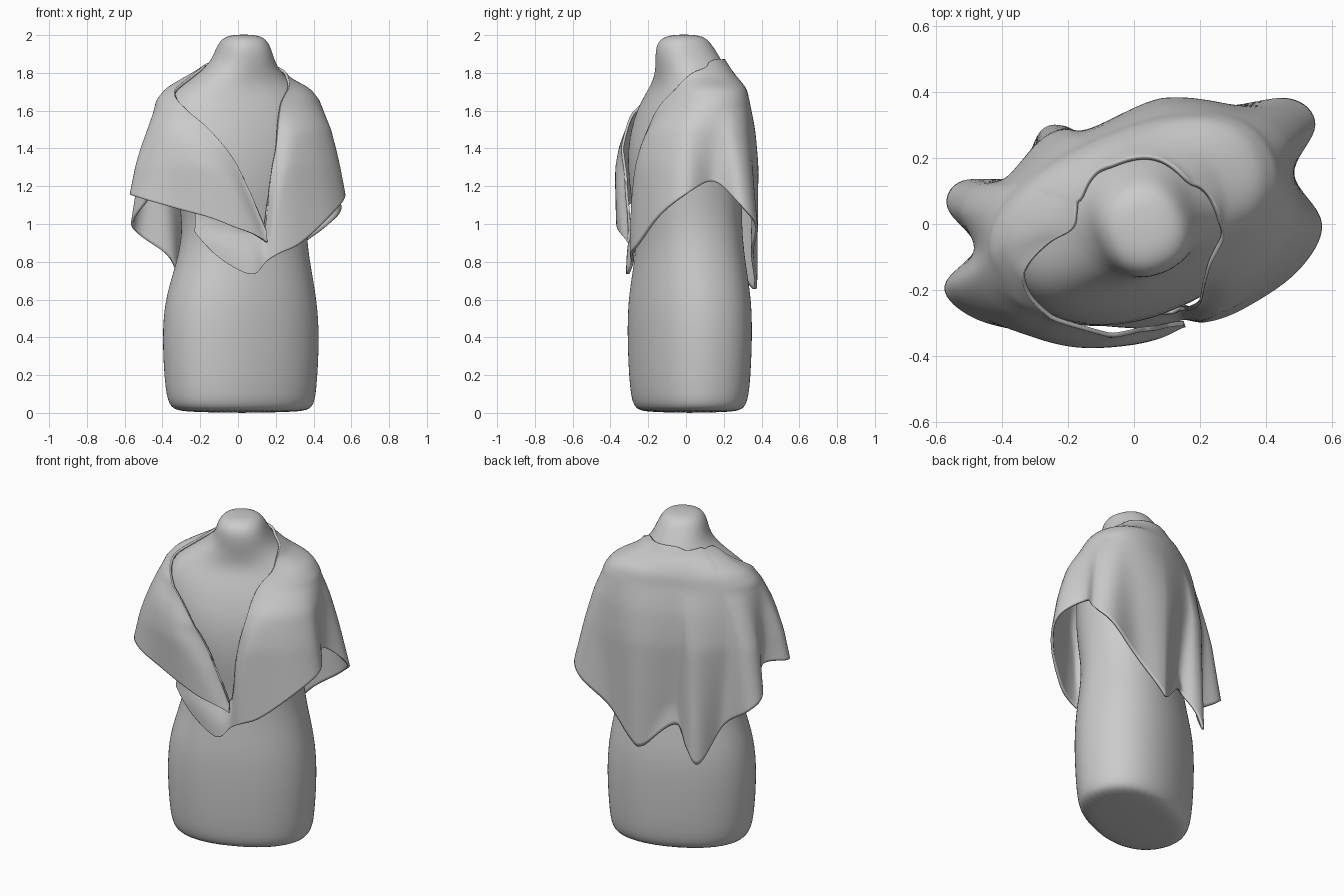
import bpy, bmesh, math
from mathutils import Vector

if "Cube" in bpy.data.objects:
    bpy.data.objects.remove(bpy.data.objects["Cube"])

TURN = math.radians(23)   # the torso faces slightly to its left

# rings: z, centre x, centre y, half width, half depth
BODY = [
    (0.00, .020, .02, .335, .22), (0.03, .020, .02, .390, .260),
    (0.10, .015, .02, .412, .285), (0.40, .015, .02, .430, .298),
    (0.60, .015, .02, .412, .296), (0.75, .025, .02, .372, .276),
    (0.95, .035, .02, .328, .255), (1.15, .030, .00, .350, .275),
    (1.40, .010, .00, .415, .285), (1.60, .000, .02, .425, .240),
    (1.70, .000, .04, .375, .205), (1.77, .005, .035, .260, .190),
    (1.85, .025, .02, .165, .178), (1.94, .030, -.01, .138, .152),
    (1.99, .030, -.01, .105, .115), (2.003, .03, -.01, .04, .045)]
DRAPE = [
    (1.90, .03, .02, .15, .17), (1.85, .03, .02, .19, .20),
    (1.78, -.02, .03, .30, .22), (1.72, .00, .04, .40, .235),
    (1.65, .00, .03, .45, .25), (1.50, .01, .01, .475, .305),
    (1.30, .00, .00, .50, .34), (0.50, .00, .00, .50, .34)]

# shawl hem, from the tucked-under end round to the overlapping end:
# hem x, hem y, hem z, top edge z
HEM = [
    (-.24, -.285, .96, 1.06), (-.10, -.30, .82, 1.02), (.07, -.31, .73, .96),
    (.15, -.285, .80, .97), (.22, -.29, .84, 1.32), (.33, -.25, .89, 1.60),
    (.49, -.14, 1.04, 1.72), (.565, .00, 1.15, 1.79), (.475, .15, 1.22, 1.82),
    (.545, .30, 1.08, 1.84), (.47, .375, .98, 1.86), (.28, .35, .84, 1.87),
    (.12, .37, .68, 1.87), (.05, .35, .65, 1.87), (-.10, .245, .80, 1.87),
    (-.21, .29, .68, 1.86), (-.28, .275, .59, 1.85), (-.35, .14, .80, 1.85),
    (-.52, .125, .93, 1.84), (-.56, .05, 1.01, 1.84), (-.47, -.07, 1.14, 1.83),
    (-.57, -.19, 1.15, 1.78), (-.48, -.28, 1.12, 1.69), (-.30, -.325, 1.07, 1.60),
    (-.15, -.36, 1.03, 1.48), (-.02, -.36, .98, 1.34), (.08, -.34, .945, 1.15),
    (.16, -.315, .90, .96)]


def ring_at(rings, z):
    rings = sorted(rings)
    if z <= rings[0][0]:
        return rings[0][1:]
    for lo, hi in zip(rings, rings[1:]):
        if z <= hi[0]:
            f = (z - lo[0]) / (hi[0] - lo[0])
            return tuple(p + (q - p) * f for p, q in zip(lo[1:], hi[1:]))
    return rings[-1][1:]


def radius(a, b, angle, power=2.25):
    c, s = abs(math.cos(angle - TURN)), abs(math.sin(angle - TURN))
    return ((c / a) ** power + (s / b) ** power) ** (-1 / power)


def on_ring(ring, angle, scale=1.0):
    cx, cy, a, b = ring
    r = radius(a, b, angle) * scale
    return Vector((cx + r * math.cos(angle), cy + r * math.sin(angle)))


def catmull(keys, u):
    i = min(int(u), len(keys) - 2)
    t = u - i
    p = [Vector(keys[min(max(i + k, 0), len(keys) - 1)]) for k in (-1, 0, 1, 2)]
    return 0.5 * (2 * p[1] + (p[2] - p[0]) * t
                  + (2 * p[0] - 5 * p[1] + 4 * p[2] - p[3]) * t * t
                  + (3 * p[1] - p[0] - 3 * p[2] + p[3]) * t ** 3)


def grid_object(name, rows, closed):
    bm = bmesh.new()
    vs = [[bm.verts.new(p) for p in row] for row in rows]
    n = len(vs[0])
    for lo, hi in zip(vs, vs[1:]):
        for i in range(n if closed else n - 1):
            j = (i + 1) % n
            bm.faces.new((lo[i], lo[j], hi[j], hi[i]))
    if closed:
        bm.faces.new(vs[0][::-1])
        bm.faces.new(vs[-1])
    for f in bm.faces:
        f.smooth = True
    bmesh.ops.recalc_face_normals(bm, faces=bm.faces)
    mesh = bpy.data.meshes.new(name)
    bm.to_mesh(mesh)
    bm.free()
    ob = bpy.data.objects.new(name, mesh)
    bpy.context.collection.objects.link(ob)
    return ob


# torso with neck stump
rows = []
for z, *ring in BODY:
    rows.append([(*on_ring(ring, 2 * math.pi * i / 48), z) for i in range(48)])
torso = grid_object("torso", rows, True)
torso.modifiers.new("round", 'SUBSURF').levels = 2
torso.modifiers["round"].render_levels = 2

# draped shawl, one column of points per hem position
STEPS, ROWS = 8, 48
columns = []
for k in range((len(HEM) - 1) * STEPS + 1):
    u = k / STEPS
    hx, hy, hz, top = catmull(HEM, u)
    angle = math.atan2(hy - .01, hx - .01)
    scale = .92 + .08 * min(max((u - 2.5) / 2.5, 0), 1)
    column = []
    for j in range(ROWS):
        t = j / (ROWS - 1)
        z = top - (top - hz) * t ** 1.4
        p = on_ring(ring_at(DRAPE, z), angle, scale)
        w = min(max((1.62 - z) / (1.62 - hz), 0), 1)
        p = p.lerp(Vector((hx, hy)), w)
        # top edge settles onto the torso
        ring = ring_at(BODY, z)
        d = p - Vector(ring[:2])
        skin = radius(ring[2], ring[3], math.atan2(d.y, d.x))
        layer = .022 if u > 23 else .012
        gap = d.length - skin - layer
        drop = top - z
        if gap > 0:
            # short columns at the lapel tip stay with the hem
            rest = min(1, (top - hz) / .3)
            gap *= 1 - .95 * rest * math.exp(-(drop / .11) ** 2)
        p = Vector(ring[:2]) + d.normalized() * (skin + layer + max(gap, 0))
        column.append((p.x, p.y, z))
    columns.append(column)
shawl = grid_object("shawl", columns, False)
soft = shawl.modifiers.new("soften", 'SMOOTH')
soft.factor, soft.iterations = 0.5, 5
thick = shawl.modifiers.new("cloth", 'SOLIDIFY')
thick.thickness, thick.offset = 0.014, 0
